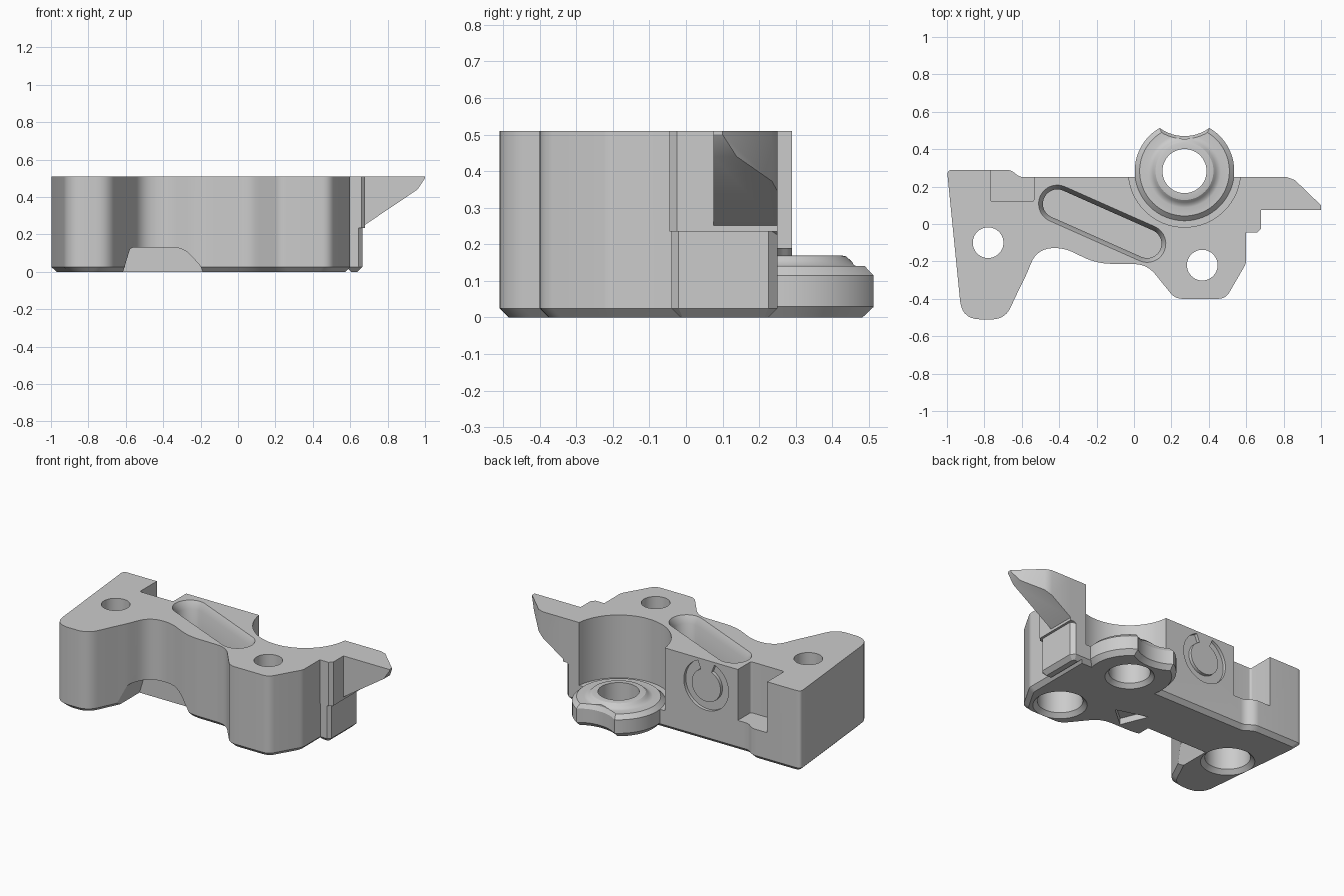
import bpy, bmesh
from math import sin, cos, pi, radians, atan2
from mathutils import Vector

if "Cube" in bpy.data.objects:
    bpy.data.objects.remove(bpy.data.objects["Cube"])

TOP = 0.51

grey = bpy.data.materials.new("plain grey")
grey.use_nodes = True
colour = (0.6, 0.6, 0.6, 1)
grey.diffuse_color = colour
grey.node_tree.nodes["Principled BSDF"].inputs["Base Color"].default_value = colour


def loft(name, levels, axis="z"):
    """Join matching outlines, each given with its height along the axis."""
    bm = bmesh.new()
    rings = []
    for outline, h in levels:
        rings.append([bm.verts.new((p[0], p[1], h) if axis == "z" else (p[0], h, p[1]))
                      for p in outline])
    bm.faces.new(rings[0])
    bm.faces.new(rings[-1])
    n = len(rings[0])
    for a, b in zip(rings, rings[1:]):
        for i in range(n):
            j = (i + 1) % n
            bm.faces.new((a[i], a[j], b[j], b[i]))
    bmesh.ops.recalc_face_normals(bm, faces=bm.faces)
    mesh = bpy.data.meshes.new(name)
    bm.to_mesh(mesh)
    bm.free()
    mesh.materials.append(grey)
    obj = bpy.data.objects.new(name, mesh)
    bpy.context.collection.objects.link(obj)
    return obj


def prism(name, outline, low, high, axis="z"):
    return loft(name, [(outline, low), (outline, high)], axis)


def circle(x, y, r, n=64):
    return [(x + r * cos(2 * pi * i / n), y + r * sin(2 * pi * i / n)) for i in range(n)]


def turned(name, x, y, profile):
    """Round solid from (radius, height) pairs."""
    return loft(name, [(circle(x, y, r), z) for r, z in profile])


def rounded(corners, steps=7):
    """Outline with each (x, y, setback) corner softened."""
    out = []
    n = len(corners)
    for i, (x, y, r) in enumerate(corners):
        p = Vector((x, y))
        if not r:
            out.append(p)
            continue
        a = p + (Vector(corners[i - 1][:2]) - p).normalized() * r
        b = p + (Vector(corners[(i + 1) % n][:2]) - p).normalized() * r
        for k in range(steps + 1):
            t = k / steps
            out.append(a * (1 - t) ** 2 + p * 2 * t * (1 - t) + b * t * t)
    return out


def inset(corners, d):
    """Move every side of a counter-clockwise outline inwards."""
    out = []
    n = len(corners)
    for i, (x, y, r) in enumerate(corners):
        p = Vector((x, y))
        u = (p - Vector(corners[i - 1][:2])).normalized()
        v = (Vector(corners[(i + 1) % n][:2]) - p).normalized()
        a, b = Vector((-u.y, u.x)), Vector((-v.y, v.x))
        q = p + (a + b) * d / (1 + a.dot(b))
        out.append((q.x, q.y, r))
    return out


def chamfered(name, corners, high, d=.025):
    """Upright block whose bottom edge is chamfered."""
    full = rounded(corners)
    return loft(name, [(rounded(inset(corners, d)), 0), (full, d), (full, high)])


def combine(target, tool, operation):
    mod = target.modifiers.new("shape", "BOOLEAN")
    mod.operation, mod.solver, mod.object = operation, "EXACT", tool
    bpy.context.view_layer.objects.active = target
    bpy.ops.object.modifier_apply(modifier=mod.name)
    bpy.data.objects.remove(tool)


# Main block, with its waisted front edge
body = chamfered("bracket_body", [
    (-1, .29, .03), (-.92, -.51, .1), (-.69, -.51, .07), (-.61, -.34, .025),
    (-.575, -.27, .025), (-.52, -.135, .08), (-.38, -.125, .06), (-.2, -.212, .08),
    (.07, -.215, .07), (.22, -.4, .04), (.49, -.4, .04), (.6, -.21, .02),
    (.6, .25, 0), (-.61, .25, .025), (-.66, .29, .025)], TOP)

# Side lug, upper and lower steps
combine(body, chamfered("lug_lower", [
    (.58, -.04, 0), (.645, -.04, 0), (.665, -.02, 0), (.665, .225, 0),
    (.64, .25, 0), (.58, .25, 0)], .26), "UNION")
combine(body, prism("lug_upper", [(.58, -.045), (.66, -.045), (.68, -.025), (.68, .25),
                                  (.58, .25)], .235, TOP), "UNION")

# Pointed hook with a sloping underside
hook = prism("hook", [(.62, .075), (1, .075), (1, .1), (.86, .235), (.82, .25), (.62, .25)],
             .1, TOP)
combine(hook, prism("hook_slope", [(.6, .6), (1.01, .6), (1, .5), (.96, .44),
                                   (.67, .245), (.6, .2)], -.1, .4, "y"), "INTERSECT")
combine(body, hook, "UNION")

# Round recess, then the turned boss standing in it
CX, CY = .27, .283
combine(body, turned("recess_cut", CX, CY, [(.3, .115), (.3, .6)]), "DIFFERENCE")
boss = turned("boss", CX, CY, [
    (.24, 0), (.266, .03), (.266, .115), (.24, .14), (.195, .14), (.18, .144),
    (.168, .155), (.155, .167), (.14, .17)])
combine(boss, turned("boss_dip", CX, .695, [
    (.26, -.01), (.225, .028), (.225, .115), (.24, .14), (.24, .2)]), "DIFFERENCE")
combine(body, boss, "UNION")
combine(body, turned("boss_hole", CX, CY, [
    (.15, -.01), (.118, .025), (.118, .3)]), "DIFFERENCE")

# Two bolt holes, counterbored from below
for x, y in ((-.78, -.1), (.365, -.22)):
    combine(body, turned("bolt_hole", x, y, [
        (.165, -.01), (.13, .025), (.13, .2), (.082, .2), (.082, .6)]), "DIFFERENCE")

# Slanted slot with a chamfered rim
START, END = Vector((-.41, .108)), Vector((.07, -.105))
ALONG = atan2(END.y - START.y, END.x - START.x)


def stadium(r, n=20):
    pts = []
    for centre, turn in ((END, -pi / 2), (START, pi / 2)):
        for i in range(n + 1):
            a = ALONG + turn + pi * i / n
            pts.append(centre + Vector((cos(a), sin(a))) * r)
    return pts


combine(body, loft("slot_cut", [(stadium(.077), .2), (stadium(.077), .465),
                                (stadium(.1), TOP), (stadium(.105), TOP + .01)]), "DIFFERENCE")

# Rear pocket, open to the back and top
combine(body, prism("pocket_cut", rounded([
    (-.767, .12, .015), (-.535, .12, .015), (-.535, .4, 0), (-.767, .4, 0)]),
    .19, .6), "DIFFERENCE")

# Relief under the front waist
combine(body, prism("waist_relief", rounded([
    (-.63, -.05, 0), (-.575, .13, .02), (-.29, .13, .06), (-.2, .03, .02), (-.17, -.05, 0)]),
    -.33, -.1, "y"), "DIFFERENCE")

# Shallow triangular pocket underneath
combine(body, prism("underside_cut", [(.09, -.06), (-.11, 0), (-.04, -.17)], -.05, .04),
        "DIFFERENCE")

# Open ring groove on the back face
sweep = [radians(112 + 316 * i / 48) for i in range(49)]
ring = [(-.315 + .155 * cos(a), .35 + .155 * sin(a)) for a in sweep]
ring += [(-.315 + .1 * cos(a), .35 + .1 * sin(a)) for a in reversed(sweep)]
combine(body, prism("ring_groove_cut", ring, .23, .27, "y"), "DIFFERENCE")

# Smooth curved walls, crisp edges
bpy.ops.object.select_all(action="DESELECT")
body.select_set(True)
bpy.context.view_layer.objects.active = body
bpy.ops.object.shade_smooth_by_angle(angle=radians(28))
